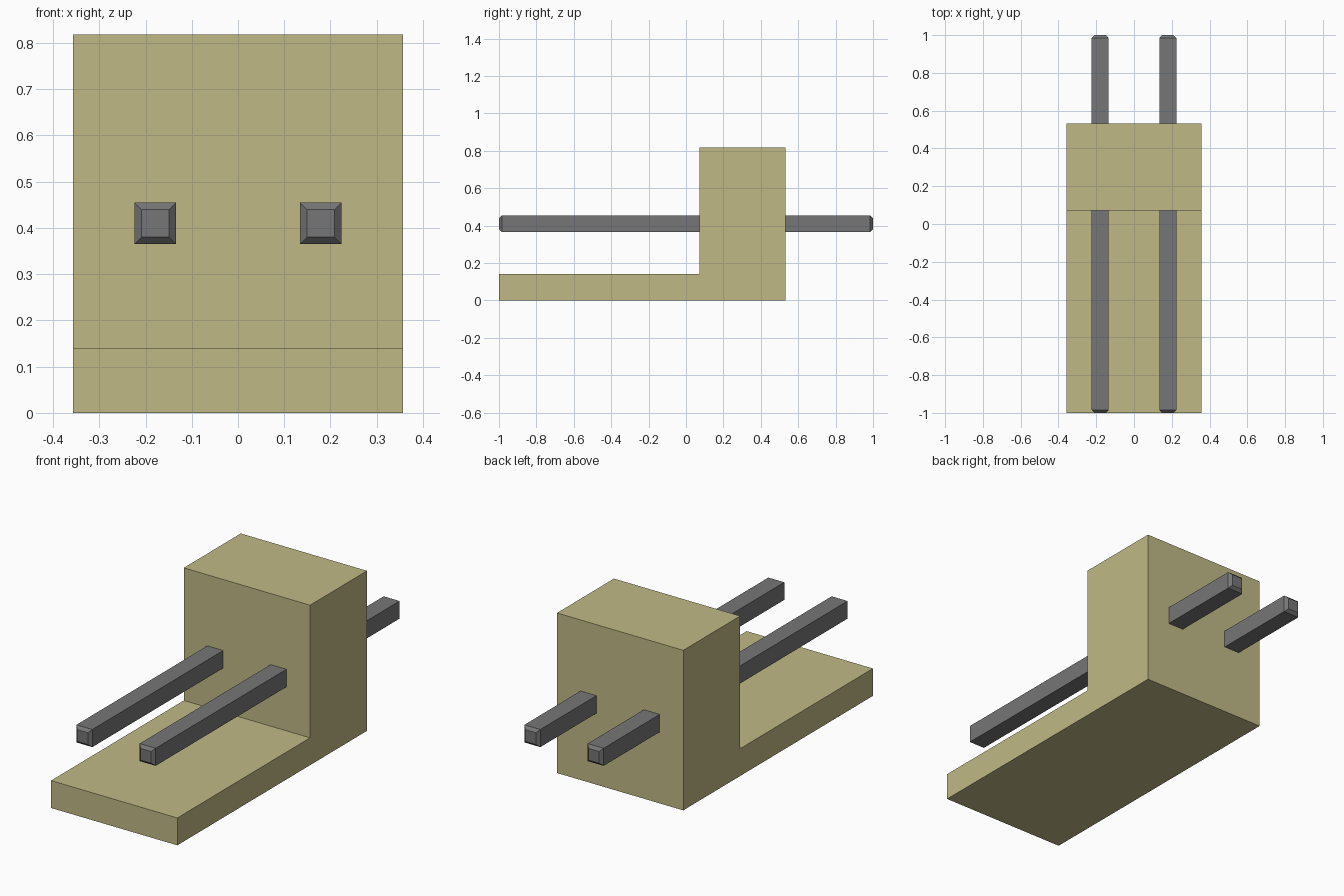
import bpy
import bmesh

cube = bpy.data.objects.get("Cube")
if cube:
    bpy.data.objects.remove(cube, do_unlink=True)


def make_material(name, color):
    mat = bpy.data.materials.new(name)
    mat.use_nodes = True
    mat.diffuse_color = color
    mat.node_tree.nodes["Principled BSDF"].inputs["Base Color"].default_value = color
    return mat


def make_object(name, bm, mat):
    bmesh.ops.recalc_face_normals(bm, faces=bm.faces)
    mesh = bpy.data.meshes.new(name)
    bm.to_mesh(mesh)
    bm.free()
    mesh.materials.append(mat)
    obj = bpy.data.objects.new(name, mesh)
    bpy.context.collection.objects.link(obj)
    return obj


khaki = make_material("khaki plastic", (0.53, 0.485, 0.235, 1))
grey = make_material("grey metal", (0.18, 0.18, 0.18, 1))

# L-shaped housing: side profile (y, z) extruded across x
HALF_WIDTH = 0.357
profile = [(-1, 0), (0.532, 0), (0.532, 0.818), (0.072, 0.818), (0.072, 0.14), (-1, 0.14)]
bm = bmesh.new()
side = bm.faces.new([bm.verts.new((-HALF_WIDTH, y, z)) for y, z in profile])
ext = bmesh.ops.extrude_face_region(bm, geom=[side])
verts = [g for g in ext["geom"] if isinstance(g, bmesh.types.BMVert)]
bmesh.ops.translate(bm, verts=verts, vec=(2 * HALF_WIDTH, 0, 0))
make_object("housing", bm, khaki)


# Square pins with chamfered tips: square rings lofted along y
def make_pin(name, x, z=0.41):
    bm = bmesh.new()
    rings = []
    for y, r in [(-1, 0.03), (-0.985, 0.045), (0.985, 0.045), (1, 0.03)]:
        corners = [(-r, -r), (r, -r), (r, r), (-r, r)]
        rings.append([bm.verts.new((x + dx, y, z + dz)) for dx, dz in corners])
    for a, b in zip(rings, rings[1:]):
        for i in range(4):
            j = (i + 1) % 4
            bm.faces.new((a[i], a[j], b[j], b[i]))
    bm.faces.new(rings[0])
    bm.faces.new(rings[-1])
    make_object(name, bm, grey)


make_pin("left_pin", 0.179)
make_pin("right_pin", -0.179)
